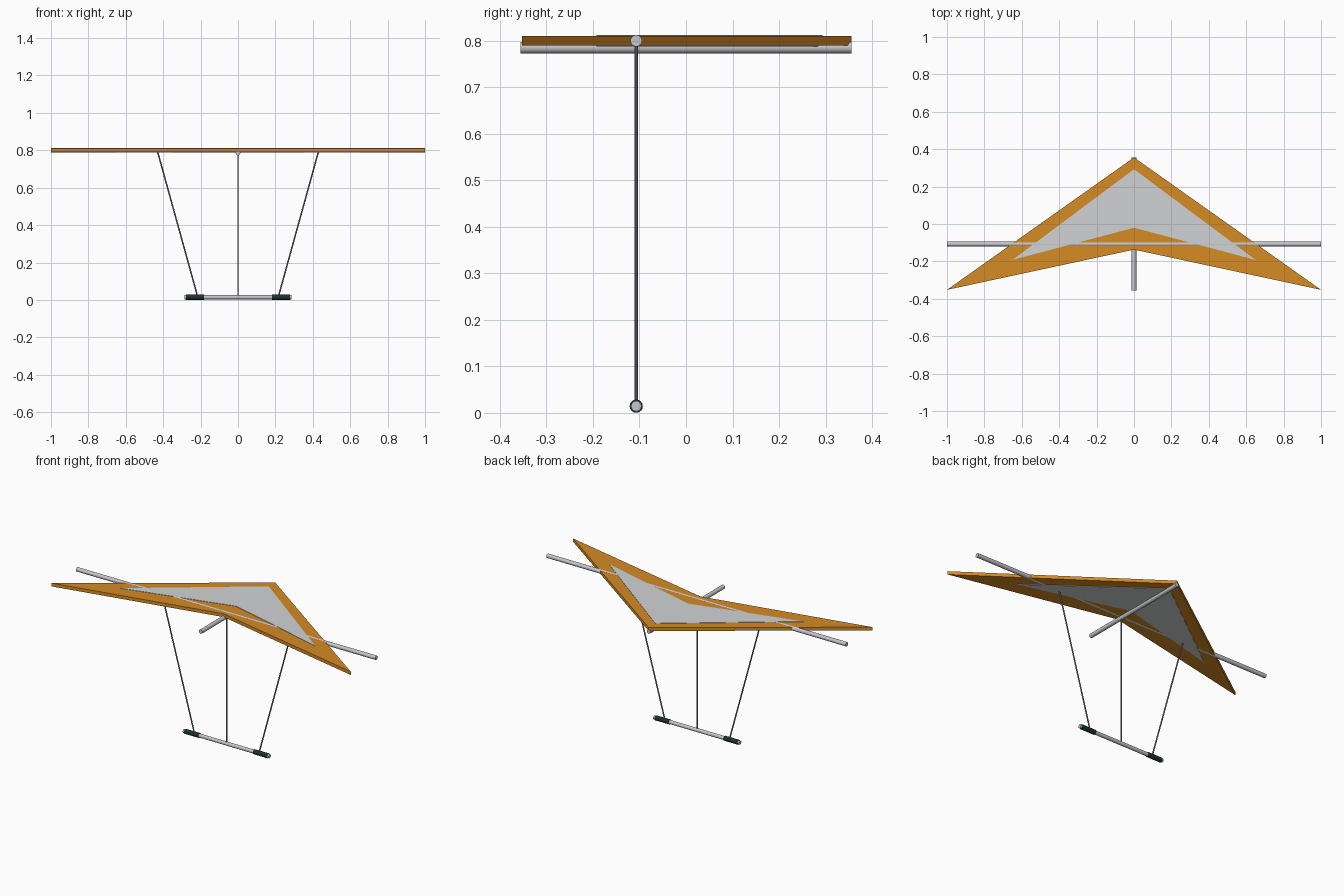
import bpy, bmesh
from mathutils import Vector

if "Cube" in bpy.data.objects:
    bpy.data.objects.remove(bpy.data.objects["Cube"])


def material(name, rgb):
    m = bpy.data.materials.new(name)
    m.diffuse_color = (*rgb, 1)
    m.use_nodes = True
    m.node_tree.nodes["Principled BSDF"].inputs["Base Color"].default_value = m.diffuse_color
    return m


ORANGE = material("orange cloth", (0.67, 0.26, 0.018))
GREY = material("pale grey cloth", (0.64, 0.65, 0.66))
SILVER = material("silver tube", (0.56, 0.57, 0.60))
STEEL = material("steel wire", (0.22, 0.23, 0.25))
RUBBER = material("dark rubber", (0.012, 0.03, 0.026))


def plate(name, outline, z0, z1, mat):
    """Extrude an outline in the xy plane from z0 to z1."""
    bm = bmesh.new()
    face = bm.faces.new([bm.verts.new((x, y, z0)) for x, y in outline])
    ext = bmesh.ops.extrude_face_region(bm, geom=[face])
    verts = [v for v in ext["geom"] if isinstance(v, bmesh.types.BMVert)]
    bmesh.ops.translate(bm, verts=verts, vec=(0, 0, z1 - z0))
    bmesh.ops.recalc_face_normals(bm, faces=bm.faces)
    me = bpy.data.meshes.new(name)
    bm.to_mesh(me)
    bm.free()
    me.materials.append(mat)
    ob = bpy.data.objects.new(name, me)
    bpy.context.collection.objects.link(ob)
    return ob


def tube(name, a, b, r, mat, sides=16):
    """Round tube from point a to point b."""
    a, b = Vector(a), Vector(b)
    d = b - a
    bpy.ops.mesh.primitive_cylinder_add(vertices=sides, radius=r, depth=d.length,
                                        location=(a + b) / 2)
    ob = bpy.context.object
    ob.name = name
    ob.rotation_euler = d.to_track_quat('Z', 'Y').to_euler()
    ob.data.materials.append(mat)
    bpy.ops.object.shade_smooth_by_angle()
    return ob


BAR_Y, BAR_Z = -0.107, 0.0145

# Swept wing and its slightly proud inner panel
plate("sail", [(0, 0.356), (-1, -0.352), (0, -0.137), (1, -0.352)], 0.79, 0.81, ORANGE)
plate("sail_panel", [(0, 0.293), (-0.65, -0.192), (0, -0.02), (0.65, -0.192)],
      0.788, 0.812, GREY)

# Frame tubes: keel runs front to back, spar runs side to side
tube("keel", (0, -0.356, 0.785), (0, 0.356, 0.785), 0.0125, SILVER)
tube("cross_spar", (-1, BAR_Y, 0.80), (1, BAR_Y, 0.80), 0.0125, SILVER)

# Control bar with grips and rods
tube("control_bar", (-0.287, BAR_Y, BAR_Z), (0.287, BAR_Y, BAR_Z), 0.0112, SILVER)
tube("centre_rod", (0, BAR_Y, BAR_Z), (0, BAR_Y, 0.80), 0.004, STEEL, 10)
for side, s in (("left", -1), ("right", 1)):
    tube(side + "_grip", (s * 0.183, BAR_Y, BAR_Z), (s * 0.277, BAR_Y, BAR_Z),
         0.0142, RUBBER)
    tube(side + "_rod", (s * 0.215, BAR_Y, BAR_Z), (s * 0.432, BAR_Y, 0.80),
         0.004, STEEL, 10)
